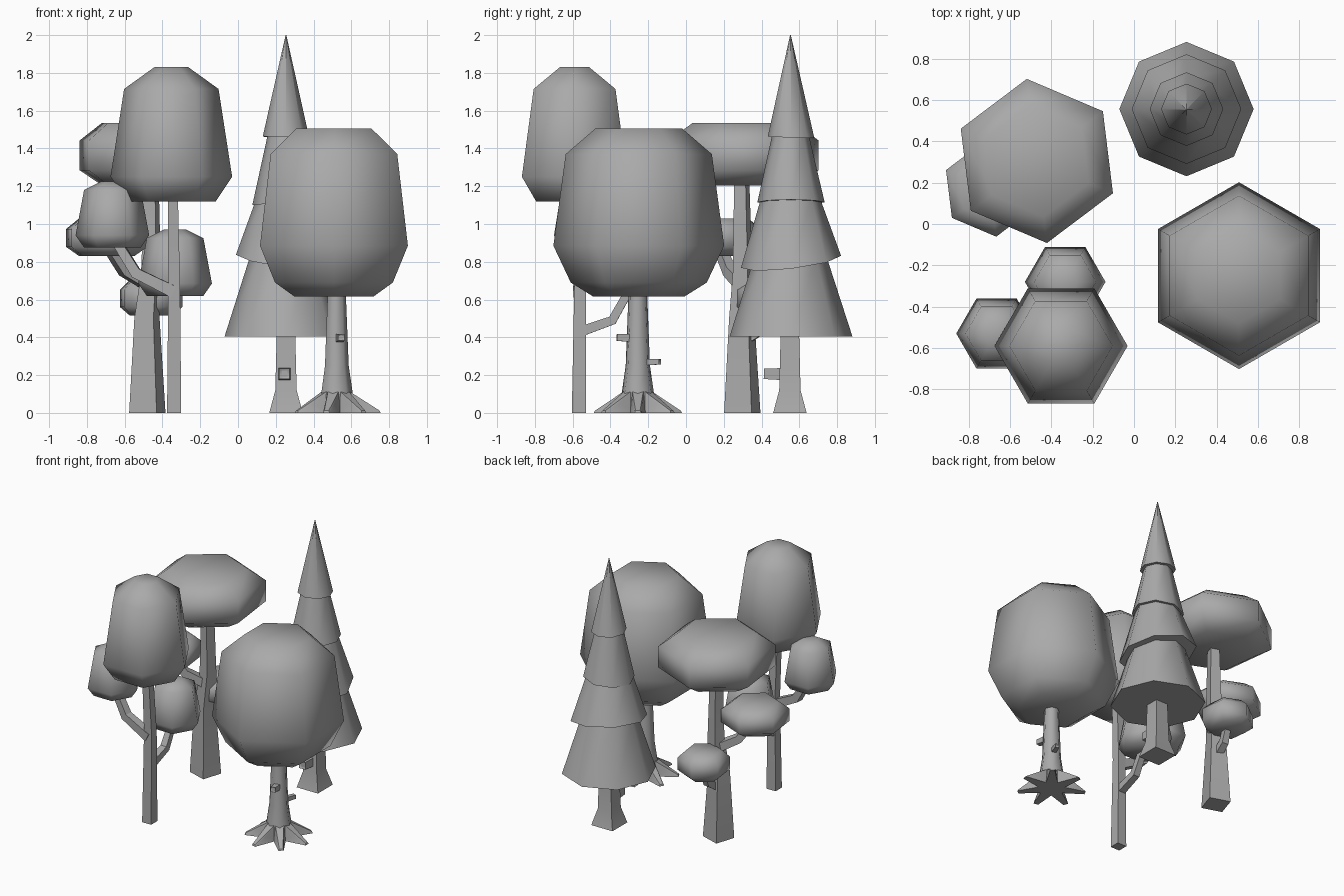
import bpy, bmesh
from math import sin, cos, radians, pi
from mathutils import Vector, Quaternion

if "Cube" in bpy.data.objects:
    bpy.data.objects.remove(bpy.data.objects["Cube"])

grey = bpy.data.materials.new("plain grey")
grey.use_nodes = True
COLOUR = (0.4, 0.4, 0.4, 1)
grey.diffuse_color = COLOUR
grey.node_tree.nodes["Principled BSDF"].inputs["Base Color"].default_value = COLOUR


def finish(name, bm, smooth_angle):
    bmesh.ops.recalc_face_normals(bm, faces=bm.faces)
    mesh = bpy.data.meshes.new(name)
    bm.to_mesh(mesh)
    bm.free()
    mesh.materials.append(grey)
    for p in mesh.polygons:
        p.use_smooth = True
    mesh.set_sharp_from_angle(angle=radians(smooth_angle))
    obj = bpy.data.objects.new(name, mesh)
    bpy.context.collection.objects.link(obj)
    return obj


def tube(name, rings, sides=4, turn=45, smooth=30, follow=False, tilt=(0, 0)):
    """Skin rings (x, y, z, radius); follow turns them along the path, tilt slopes the first."""
    bm = bmesh.new()
    loops = []
    for i, (x, y, z, r) in enumerate(rings):
        centre = Vector((x, y, z))
        q = Quaternion()
        if follow:
            a, b = rings[max(i - 1, 0)], rings[min(i + 1, len(rings) - 1)]
            q = (Vector(b[:3]) - Vector(a[:3])).to_track_quat('Z', 'Y')
        loop = []
        for k in range(sides):
            t = radians(turn) + 2 * pi * k / sides
            p = centre + q @ Vector((r * cos(t), r * sin(t), 0))
            if i == 0:
                p.z += tilt[0] * (p.x - x) + tilt[1] * (p.y - y)
            loop.append(bm.verts.new(p))
        loops.append(loop)
    for low, high in zip(loops, loops[1:]):
        for k in range(sides):
            n = (k + 1) % sides
            bm.faces.new((low[k], low[n], high[n], high[k]))
    bm.faces.new(loops[0][::-1])
    bm.faces.new(loops[-1])
    return finish(name, bm, smooth)


def canopy(name, x, y, turn, profile):
    return tube(name, [(x, y, z, r) for r, z in profile], 6, turn, 180)


def wedge(name, points):
    bm = bmesh.new()
    bmesh.ops.convex_hull(bm, input=[bm.verts.new(p) for p in points])
    return finish(name, bm, 30)


def stub(name, start, end, r):
    """Broken twig with a hollow square end."""
    obj = tube(name, [(*start, r), (*end, r * 0.85)], follow=True)
    bm = bmesh.new()
    bm.from_mesh(obj.data)
    way = (Vector(end) - Vector(start)).normalized()
    tip = max(bm.faces, key=lambda f: f.normal.dot(way))
    bmesh.ops.inset_region(bm, faces=[tip], thickness=r * 0.35, depth=-0.008)
    bm.to_mesh(obj.data)
    bm.free()


# Tall branching tree
canopy("tall_tree_canopy", -0.353, -0.59, 0,
       [(0.235, 1.12), (0.322, 1.25), (0.25, 1.715), (0.09, 1.83)])
small = [(0.15, 0), (0.195, 0.065), (0.15, 0.305), (0.06, 0.35)]
for name, x, y, z in (("tall_tree_side_canopy", -0.665, -0.53, 0.875),
                      ("tall_tree_back_canopy", -0.333, -0.28, 0.62)):
    canopy(name, x, y, 0, [(r, z + h) for r, h in small])
tube("tall_tree_trunk", [(-0.338, -0.567, 0, 0.053), (-0.338, -0.56, 0.68, 0.044),
                         (-0.345, -0.585, 1.15, 0.038)])
tube("tall_tree_side_branch", [(-0.34, -0.565, 0.64, 0.045), (-0.54, -0.555, 0.74, 0.04),
                               (-0.65, -0.535, 0.92, 0.034)], follow=True)
tube("tall_tree_back_branch", [(-0.338, -0.56, 0.43, 0.038), (-0.336, -0.39, 0.49, 0.035),
                               (-0.334, -0.3, 0.65, 0.03)], follow=True)

# Flat-topped tree
flat = [(0.68, 0), (1, 0.24), (1, 0.72), (0.68, 1)]
for name, x, y, r, z, h in (("flat_tree_canopy", -0.47, 0.305, 0.4, 1.205, 0.33),
                            ("flat_tree_side_canopy", -0.695, 0.17, 0.233, 0.83, 0.2),
                            ("flat_tree_back_canopy", -0.46, 0.445, 0.18, 0.515, 0.19)):
    canopy(name, x, y, 37, [(r * a, z + h * b) for a, b in flat])
tube("flat_tree_trunk", [(-0.48, 0.298, 0, 0.108), (-0.482, 0.295, 0.5, 0.075),
                         (-0.46, 0.3, 0.75, 0.058), (-0.46, 0.295, 1.23, 0.045)], turn=27)
tube("flat_tree_side_branch", [(-0.475, 0.297, 0.68, 0.045), (-0.6, 0.23, 0.75, 0.04),
                               (-0.68, 0.18, 0.87, 0.035)], follow=True)
tube("flat_tree_back_branch", [(-0.48, 0.3, 0.38, 0.04), (-0.465, 0.4, 0.44, 0.035),
                               (-0.46, 0.44, 0.55, 0.03)], follow=True)

# Broad tree with spreading roots
canopy("broad_tree_canopy", 0.508, -0.25, 30,
       [(0.24, 0.615), (0.36, 0.69), (0.452, 0.885), (0.387, 1.37), (0.23, 1.505)])
CX, CY = 0.52, -0.255
tube("broad_tree_trunk", [(CX, CY, 0, 0.1), (CX, CY, 0.1, 0.088), (CX, CY, 0.25, 0.066),
                          (CX, CY, 0.65, 0.05)], 7, 0, 60)
for i in range(7):
    t = 2 * pi * i / 7
    out, side = Vector((cos(t), sin(t), 0)), Vector((-sin(t), cos(t), 0))
    points = []
    for d, w, z in ((0.05, 0.045, 0), (0.06, 0.03, 0.12), (0.15, 0.026, 0.05),
                    (0.235, 0.018, 0), (0.23, 0.012, 0.012)):
        for s in (-1, 1):
            points.append(Vector((CX, CY, z)) + out * d + side * w * s)
    wedge(f"broad_tree_root_{i + 1}", points)
stub("broad_tree_front_stub", (0.535, -0.28, 0.395), (0.547, -0.365, 0.4), 0.03)
stub("broad_tree_back_stub", (0.54, -0.22, 0.27), (0.568, -0.138, 0.27), 0.024)

# Conifer of stacked cones
PX, PY = 0.254, 0.556
for i, (z, r, top, top_r, tilt) in enumerate((
        (0.405, 0.325, 0.83, 0.19, (0, 0)),
        (0.8, 0.265, 1.14, 0.155, (-0.14, 0.12)),
        (1.115, 0.178, 1.48, 0.095, (0.08, 0)),
        (1.46, 0.123, 2.0, 0.002, (-0.02, -0.03)))):
    tube(f"conifer_tier_{i + 1}", [(PX, PY, z, r), (PX, PY - 0.003, top, top_r)],
         8, 0, 60, tilt=tilt)
tube("conifer_trunk", [(PX, PY - 0.006, 0, 0.125), (PX, PY - 0.006, 0.12, 0.08),
                       (PX, PY - 0.006, 0.45, 0.068)])
stub("conifer_stub", (0.246, 0.53, 0.205), (0.246, 0.412, 0.207), 0.046)
